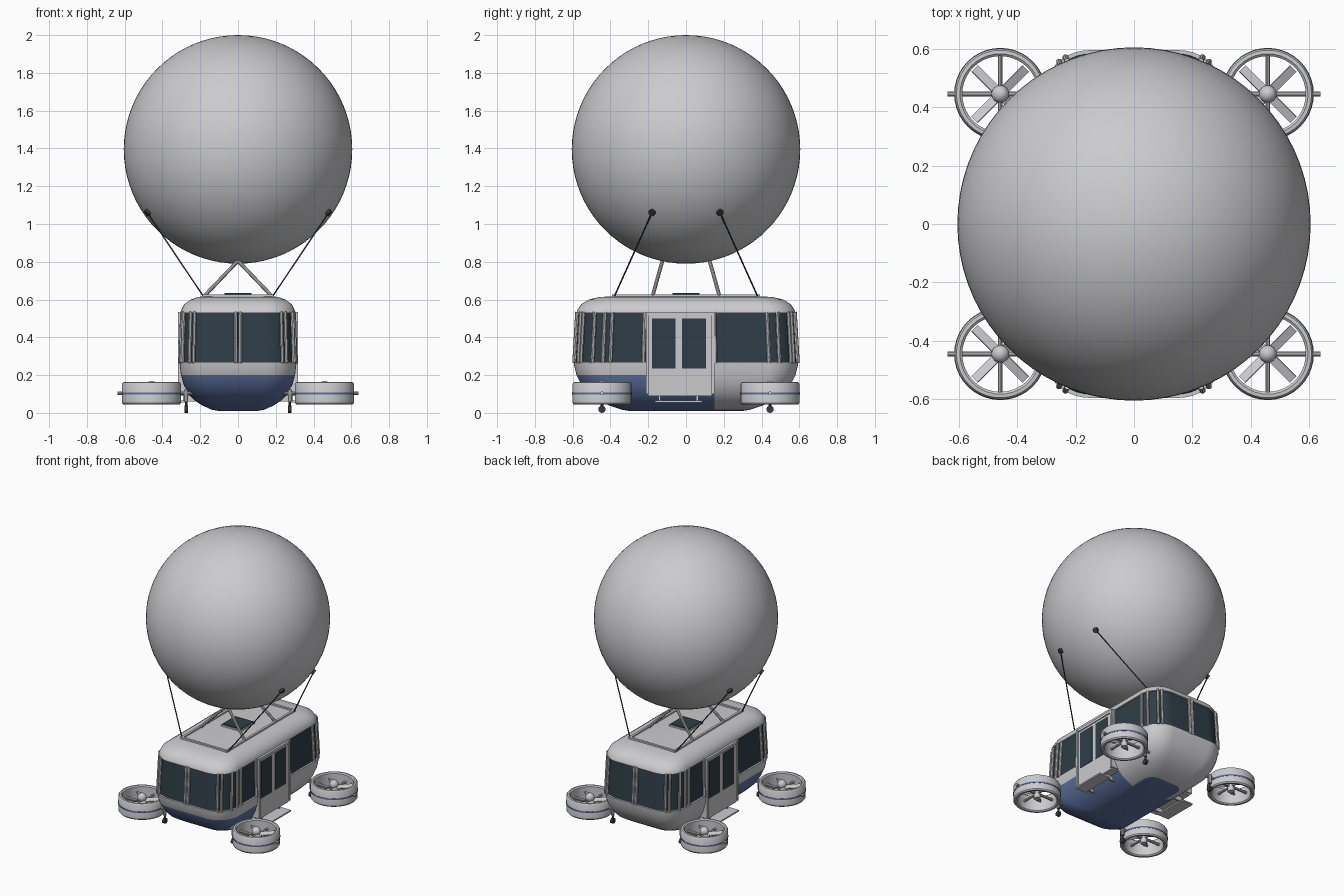
import bpy, bmesh, math
from mathutils import Matrix, Vector

if "Cube" in bpy.data.objects:
    bpy.data.objects.remove(bpy.data.objects["Cube"])


def material(name, r, g, b):
    m = bpy.data.materials.new(name)
    m.diffuse_color = (r, g, b, 1)
    m.use_nodes = True
    m.node_tree.nodes["Principled BSDF"].inputs["Base Color"].default_value = m.diffuse_color
    return m


GREY = material("light grey", 0.60, 0.60, 0.62)
BLUE = material("slate blue", 0.11, 0.17, 0.36)
GLASS = material("dark glass", 0.028, 0.048, 0.062)
DARK = material("charcoal", 0.04, 0.04, 0.045)


def finish(bm, name, *mats, smooth=True):
    bmesh.ops.recalc_face_normals(bm, faces=bm.faces)
    me = bpy.data.meshes.new(name)
    bm.to_mesh(me)
    bm.free()
    for m in mats:
        me.materials.append(m)
    ob = bpy.data.objects.new(name, me)
    bpy.context.collection.objects.link(ob)
    if smooth:
        bpy.context.view_layer.objects.active = ob
        ob.select_set(True)
        bpy.ops.object.shade_smooth_by_angle(angle=math.radians(35))
        ob.select_set(False)
    return ob


def box(name, lo, hi, mat, turn=Matrix()):
    lo, hi = Vector(lo), Vector(hi)
    bm = bmesh.new()
    bmesh.ops.create_cube(bm, size=1, matrix=turn @ Matrix.Translation((lo + hi) / 2)
                          @ Matrix.Diagonal((*(hi - lo), 1)))
    return finish(bm, name, mat, smooth=False)


def rod(name, a, b, r, mat, sides=10):
    a, b = Vector(a), Vector(b)
    d = b - a
    m = Matrix.Translation((a + b) / 2) @ d.to_track_quat('Z', 'Y').to_matrix().to_4x4()
    if sides == 4:
        m = m @ Matrix.Rotation(math.pi / 4, 4, 'Z')
    bm = bmesh.new()
    bmesh.ops.create_cone(bm, cap_ends=True, segments=sides, radius1=r, radius2=r,
                          depth=d.length, matrix=m)
    return finish(bm, name, mat)


def ball(name, c, r, mat, u=24, v=12):
    bm = bmesh.new()
    bmesh.ops.create_uvsphere(bm, u_segments=u, v_segments=v, radius=r,
                              matrix=Matrix.Translation(c))
    return finish(bm, name, mat)


def lathe(name, profile, c, mat, n=40):
    # closed profile of (radius, height) spun about a vertical axis
    bm = bmesh.new()
    rings = [[bm.verts.new((c[0] + r * math.cos(2 * math.pi * i / n),
                            c[1] + r * math.sin(2 * math.pi * i / n), z)) for r, z in profile]
             for i in range(n)]
    k = len(profile)
    for i in range(n):
        p, q = rings[i], rings[(i + 1) % n]
        for j in range(k):
            bm.faces.new((p[j], p[(j + 1) % k], q[(j + 1) % k], q[j]))
    return finish(bm, name, mat)


def outline(hx, hy):
    # rounded rectangle, with an extra point on each side where the paint ends
    r, pts = hx * 0.5, []
    for sx, sy, start in ((1, 1, 0), (-1, 1, 90), (-1, -1, 180), (1, -1, 270)):
        for i in range(11):
            a = math.radians(start + 9 * i)
            pts.append((sx * (hx - r) + r * math.cos(a), sy * (hy - r) + r * math.sin(a)))
        if (sx, sy) == (-1, 1):
            pts.append((-hx, 0.15))
    pts.append((hx, 0.15))
    return pts


# balloon
ball("balloon", (0, 0, 1.395), 0.605, GREY, 72, 40)

# cabin: stacked outlines from keel to roof (height, half width, half length)
LEVELS = [(.01, .10, .30), (.017, .14, .34), (.04, .19, .41), (.065, .228, .46),
          (.10, .262, .515), (.15, .288, .555), (.20, .302, .58), (.25, .308, .592),
          (.27, .31, .595), (.27, .298, .583), (.53, .29, .567), (.53, .302, .579),
          (.545, .30, .575), (.575, .285, .555), (.60, .25, .515), (.613, .215, .46),
          (.618, .18, .38)]
bm = bmesh.new()
rings = [[bm.verts.new((x, y, z)) for x, y in outline(hx, hy)] for z, hx, hy in LEVELS]
for p, q in zip(rings, rings[1:]):
    for i in range(len(p)):
        j = (i + 1) % len(p)
        bm.faces.new((p[i], p[j], q[j], q[i]))
bm.faces.new(rings[0][::-1])
bm.faces.new(rings[-1])
for f in bm.faces:
    c = f.calc_center_median()
    if c.z < 0.2 and (c.y < 0.15 or c.z < 0.016):
        f.material_index = 1          # painted front hull and floor
    elif 0.3 < c.z < 0.5:
        f.material_index = 2          # window band
finish(bm, "cabin", GREY, BLUE, GLASS)

# window posts
quarter = [(.012, -.592), (.235, -.572), (.257, -.556), (.296, -.495), (.304, -.44)]
posts = [(sx * x, sy * y) for x, y in quarter for sx in (1, -1) for sy in (1, -1)]
posts += [(s * .305, s * y) for y in (-.40, -.225, .155) for s in (1, -1)]
for x, y in posts:
    rod("window_post", (x, y, .265), (x * .974, y * .974, .535), .010, GREY, 8)

# doors and steps, one per side, turned half a circle
for k in (0, 1):
    T = Matrix.Rotation(math.pi * k, 4, 'Z')
    box("door", (.23, -.20, .09), (.310, .137, .533), GREY, T)
    for y0, y1 in ((-.18, -.055), (-.02, .105)):
        box("door_window", (.306, y0, .235), (.313, y1, .50), GLASS, T)
    for y in (-.205, .142):
        box("door_frame", (.25, y - .008, .10), (.318, y + .008, .535), GREY, T)
    box("door_rail", (.30, -.20, .515), (.317, .137, .533), GREY, T)
    box("step", (.275, -.165, .055), (.365, .085, .065), GREY, T)
    for y in (-.14, .06):
        box("step_bracket", (.22, y - .006, .06), (.29, y + .006, .095), GREY, T)

# roof rails and skylight
for s in (1, -1):
    rod("roof_side_rail", (s * .18, -.39, .62), (s * .18, .39, .62), .011, GREY, 4)
    rod("roof_cross_rail", (-.18, s * .385, .62), (.18, s * .385, .62), .011, GREY, 4)
box("skylight_frame", (-.08, -.08, .61), (.08, .08, .628), GREY)
box("skylight", (-.072, -.072, .625), (.072, .072, .634), GLASS)

centre = Vector((0, 0, 1.395))
for sx in (1, -1):
    for sy in (1, -1):
        # rigging
        rod("strut", (sx * .182, sy * .178, .615), (0, sy * .125, .805), .010, GREY)
        anchor = Vector((sx * .48, sy * .18, 1.06))
        out = (anchor - centre).normalized()
        rod("cable", (sx * .182, sy * .38, .615), anchor, .004, DARK, 6)
        rod("cable_anchor", anchor - out * .012, anchor + out * .008, .018, DARK, 12)

        # ducted fan
        c = (sx * .458, sy * .445)
        lathe("fan_duct", [(.13, .052), (.138, .045), (.15, .045), (.156, .053), (.156, .153),
                           (.15, .162), (.138, .163), (.13, .156)], c, GREY)
        lathe("fan_stripe", [(.154, .097), (.158, .097), (.158, .107), (.154, .107)], c, BLUE)
        rod("fan_axle", (sx * .24, c[1], .105), (sx * .638, c[1], .105), .0095, GREY)
        rod("fan_brace", (c[0], c[1] - .135, .105), (c[0], c[1] + .135, .105), .0085, GREY)
        rod("fan_hub", (*c, .065), (*c, .14), .022, GREY, 16)
        ball("fan_nose", (*c, .14), .03, GREY)
        for i in range(4):
            T = (Matrix.Translation((*c, .118)) @ Matrix.Rotation(math.pi * (i / 2 + .25), 4, 'Z')
                 @ Matrix.Rotation(math.radians(25), 4, 'X'))
            box("fan_blade", (.015, -.016, -.003), (.124, .016, .003), GREY, T)

        # landing wheel
        x = sx * .275
        rod("wheel_mount", (x, c[1], .06), (x, c[1], .125), .012, GREY)
        rod("wheel_leg", (x, c[1], .02), (x, c[1], .07), .007, DARK)
        rod("wheel", (x - .009, c[1], .019), (x + .009, c[1], .019), .019, DARK, 16)
